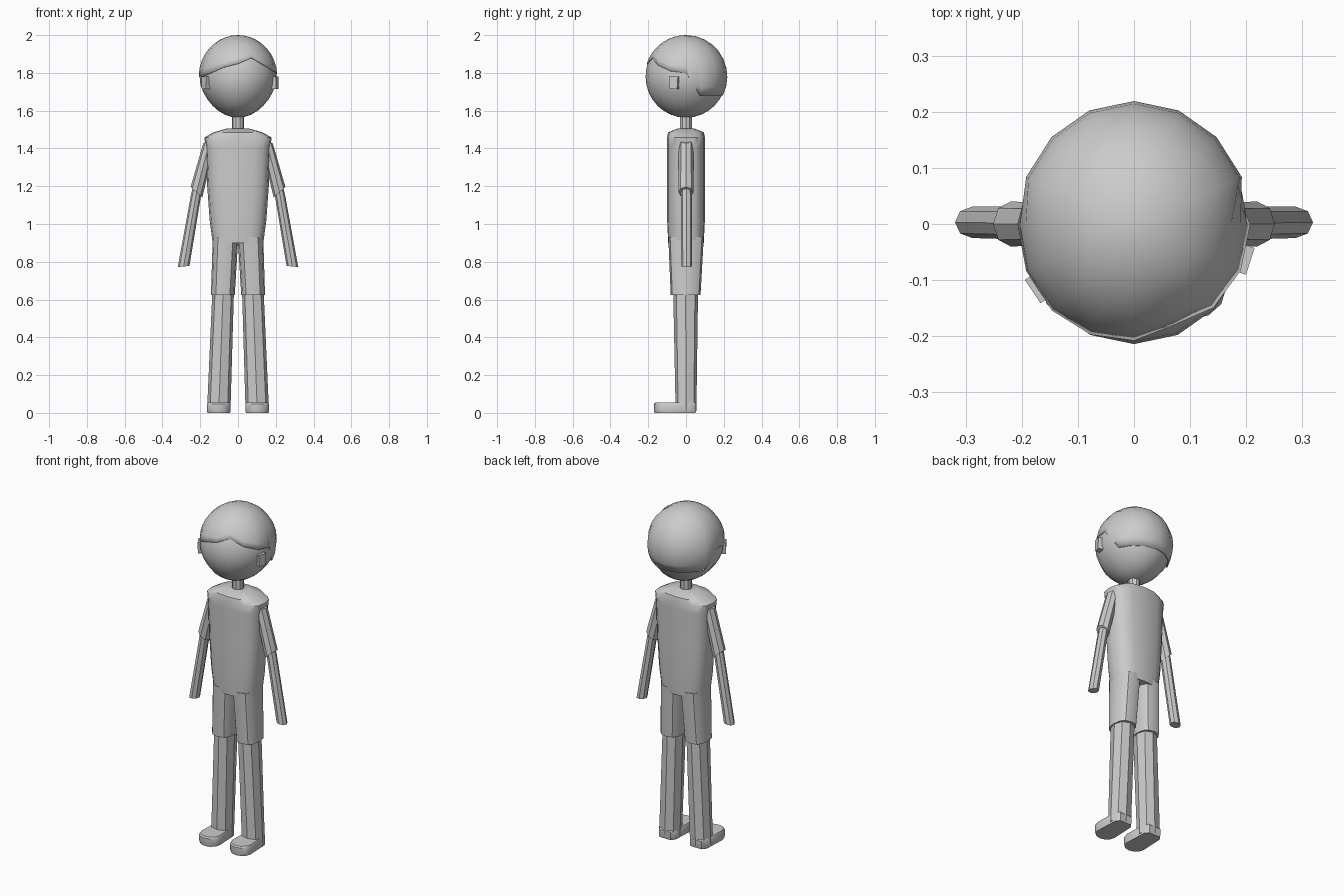
import bpy, bmesh, math
from mathutils import Vector

if "Cube" in bpy.data.objects:
    bpy.data.objects.remove(bpy.data.objects["Cube"])


def finish(name, bm, smooth=35):
    bmesh.ops.recalc_face_normals(bm, faces=bm.faces)
    me = bpy.data.meshes.new(name)
    bm.to_mesh(me)
    bm.free()
    ob = bpy.data.objects.new(name, me)
    bpy.context.collection.objects.link(ob)
    if smooth:
        bpy.ops.object.select_all(action='DESELECT')
        ob.select_set(True)
        bpy.context.view_layer.objects.active = ob
        bpy.ops.object.shade_smooth_by_angle(angle=math.radians(smooth))
    return ob


def skin(bm, rings, caps=(True, True)):
    n = len(rings[0])
    for a, b in zip(rings, rings[1:]):
        for i in range(n):
            j = (i + 1) % n
            bm.faces.new((a[i], a[j], b[j], b[i]))
    if caps[0]:
        bm.faces.new(rings[0])
    if caps[1]:
        bm.faces.new(rings[-1])


def loft(name, sections, n=8, power=2.0, side=1, smooth=35):
    """Sections: (cx, cy, z, rx, ry, slope); slope tilts the ring along x."""
    bm = bmesh.new()
    rings = []
    for cx, cy, z, rx, ry, slope in sections:
        ring = []
        for i in range(n):
            a = 2 * math.pi * i / n
            c, s = math.cos(a), math.sin(a)
            dx = rx * math.copysign(abs(c) ** (2 / power), c)
            dy = ry * math.copysign(abs(s) ** (2 / power), s)
            ring.append(bm.verts.new((side * (cx + dx), cy + dy, z + slope * dx)))
        rings.append(ring)
    skin(bm, rings)
    return finish(name, bm, smooth)


HEAD = Vector((0, 0, 1.78))

# Head with a slightly narrowed jaw
bm = bmesh.new()
bmesh.ops.create_uvsphere(bm, u_segments=16, v_segments=16, radius=1)
for v in bm.verts:
    jaw = 1 - 0.12 * max(0, -v.co.z - 0.2)
    v.co = HEAD + Vector((v.co.x * 0.203 * jaw, v.co.y * 0.214, v.co.z * 0.217))
finish("head", bm, 60)

# Hair cap: each column runs from the crown to its own hairline height
hairline = [.07, .10, .06, .03, .02, -.10, -.10, -.10, -.10,
            -.10, -.10, -.10, .01, 0, .02, .05]
bm = bmesh.new()
rows = []
for r in range(1, 10):
    row = []
    for k, drop in enumerate(hairline):
        az = math.radians(22.5 * k)
        p = math.acos(drop / 0.22) * r / 9
        row.append(bm.verts.new(HEAD + Vector((0.208 * math.sin(az) * math.sin(p),
                                               -0.219 * math.cos(az) * math.sin(p),
                                               0.22 * math.cos(p)))))
    rows.append(row)
skin(bm, rows, (False, False))
crown = bm.verts.new(HEAD + Vector((0, 0, 0.22)))
for i in range(16):
    bm.faces.new((crown, rows[0][i], rows[0][(i + 1) % 16]))
hair = finish("hair", bm, 60)
thick = hair.modifiers.new("thickness", 'SOLIDIFY')
thick.thickness = 0.008
thick.offset = -1

# Ears, the head being turned slightly
for name, x, y in (("ear_right", 0.193, -0.062), ("ear_left", -0.168, -0.112)):
    bm = bmesh.new()
    bmesh.ops.create_cube(bm, size=1)
    ang = math.atan2(y, x)
    for v in bm.verts:
        w = 0.05 if v.co.z > 0 else 0.04
        v.co = Vector((v.co.x * 0.03, v.co.y * w, v.co.z * 0.068))
    ob = finish(name, bm, 0)
    ob.location = (x, y, 1.748)
    ob.rotation_euler.z = ang

# Neck
loft("neck", [(0, 0, 1.46, .033, .033, 0), (0, 0, 1.60, .033, .033, 0)], n=10)

# Shirt body
loft("shirt", [(0, 0, .90, .134, .094, 0),
               (0, 0, 1.02, .150, .100, 0),
               (0, 0, 1.20, .163, .100, 0),
               (0, 0, 1.41, .172, .100, 0),
               (0, 0, 1.458, .178, .100, 0),
               (0, 0, 1.485, .130, .095, 0),
               (0, 0, 1.505, .060, .045, 0)], n=16, power=2.8)

for side, tag in ((1, "right"), (-1, "left")):
    # Sleeve with slanted hem
    loft("sleeve_" + tag, [(.148, 0, 1.445, .036, .038, -.5),
                           (.220, 0, 1.168, .031, .040, .9)], side=side)
    # Bare arm
    loft("arm_" + tag, [(.165, 0, 1.40, .024, .028, 0),
                        (.221, .002, 1.16, .027, .029, 0),
                        (.288, .003, .775, .031, .028, -.1)], side=side)
    # Shorts leg, meeting its twin at the crotch
    loft("shorts_" + tag, [(.067, 0, .93, .067, .094, 0),
                           (.068, 0, .89, .067, .092, 0),
                           (.080, -.002, .625, .063, .079, 0)],
         n=12, power=2.6, side=side)
    # Lower leg
    loft("leg_" + tag, [(.078, -.002, .66, .057, .066, 0),
                        (.102, 0, .01, .062, .055, 0)],
         n=8, power=2.4, side=side)
    # Shoe: straight heel, rounded toe
    outline = [(.056, .03), (.038, .054), (-.038, .054), (-.056, .03)]
    outline += [(-.062 * math.cos(math.pi * i / 6),
                 -.115 - .055 * math.sin(math.pi * i / 6)) for i in range(7)]
    bm = bmesh.new()
    rings = []
    for z, k in ((0, .97), (.012, 1), (.048, 1), (.056, .94)):
        rings.append([bm.verts.new((side * (.102 + x * k), -.058 + (y + .058) * k, z))
                      for x, y in outline])
    skin(bm, rings)
    finish("shoe_" + tag, bm, 35)
